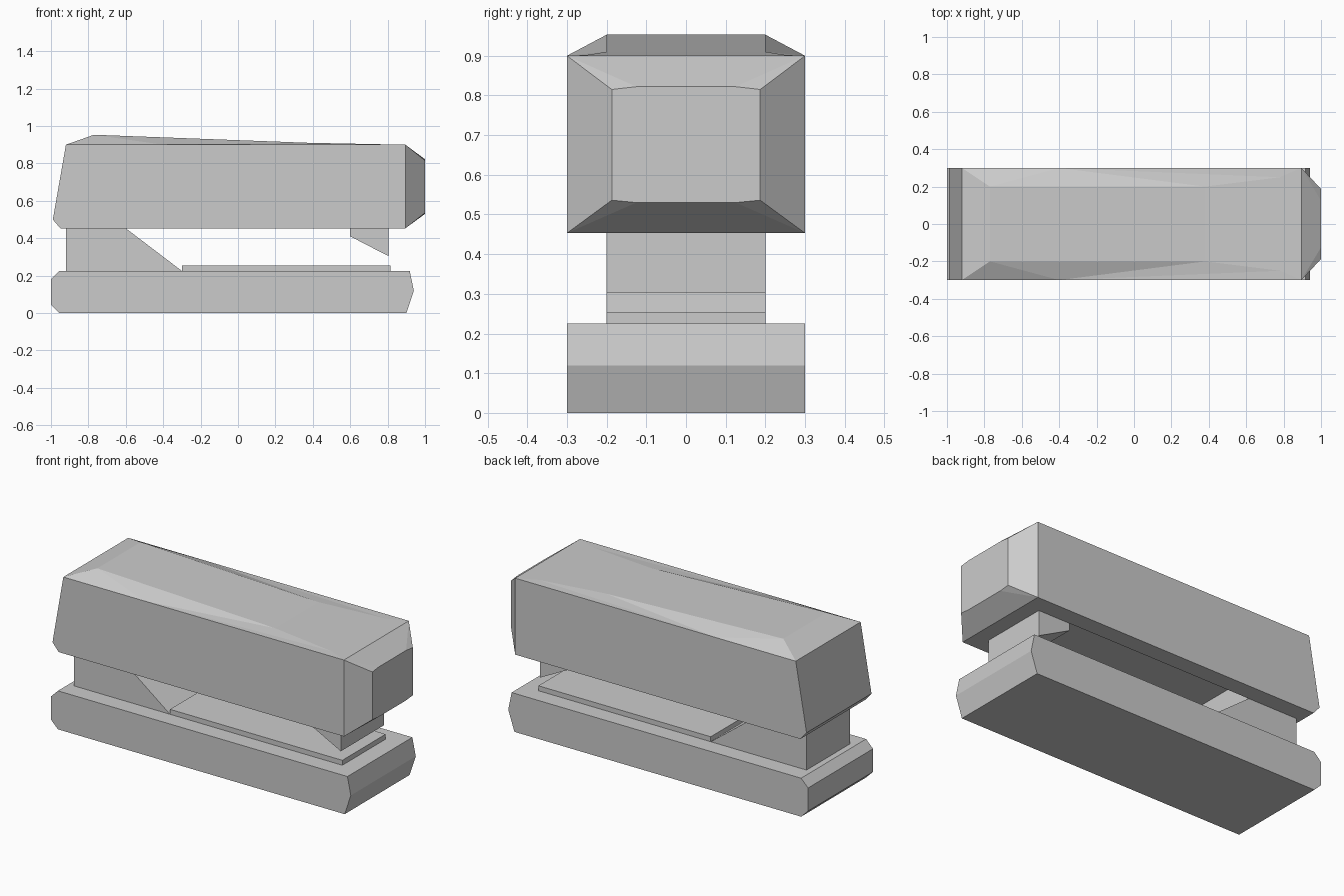
import bpy
import bmesh

if "Cube" in bpy.data.objects:
    bpy.data.objects.remove(bpy.data.objects["Cube"])


def finish(name, bm):
    bmesh.ops.recalc_face_normals(bm, faces=bm.faces)
    mesh = bpy.data.meshes.new(name)
    bm.to_mesh(mesh)
    bm.free()
    obj = bpy.data.objects.new(name, mesh)
    bpy.context.collection.objects.link(obj)
    return obj


def prism(name, profile, half_width):
    """Extrude an (x, z) side profile across y."""
    bm = bmesh.new()
    face = bm.faces.new([bm.verts.new((x, -half_width, z)) for x, z in profile])
    out = bmesh.ops.extrude_face_region(bm, geom=[face])
    moved = [v for v in out["geom"] if isinstance(v, bmesh.types.BMVert)]
    bmesh.ops.translate(bm, verts=moved, vec=(0, 2 * half_width, 0))
    return finish(name, bm)


# Base with chamfered rear and pointed front
prism("base", [(-1, 0.045), (-0.955, 0), (0.9, 0), (0.94, 0.12),
               (0.918, 0.225), (-0.955, 0.225), (-1, 0.18)], 0.3)

# Anvil plate, rear hinge wedge and front staple outlet
prism("anvil_plate", [(-0.3, 0.225), (0.815, 0.225), (0.815, 0.254), (-0.3, 0.254)], 0.2)
prism("hinge_block", [(-0.92, 0.225), (-0.3, 0.225), (-0.6, 0.453), (-0.92, 0.453)], 0.2)
prism("staple_outlet", [(0.6, 0.41), (0.805, 0.304), (0.805, 0.453), (0.6, 0.453)], 0.2)

# Upper body: one half outlined, mirrored, then joined across the middle
half = [(-0.95, 0.3, 0.453), (-0.99, 0.3, 0.5), (-0.92, 0.3, 0.9),
        (-0.4, 0.3, 0.9), (0.895, 0.3, 0.9), (0.895, 0.3, 0.453),
        (-0.77, 0.2, 0.953), (0.38, 0.2, 0.91), (0.78, 0.25, 0.902),
        (1, 0.187, 0.536), (1, 0.187, 0.815), (1, 0.125, 0.53), (1, 0.125, 0.822)]
side_faces = [(0, 1, 2, 3, 4, 5), (2, 3, 6), (3, 7, 6), (3, 8, 7), (3, 4, 8),
              (4, 5, 9, 10), (4, 10, 12), (5, 11, 9), (9, 11, 12, 10)]
loop = [0, 1, 2, 6, 7, 8, 4, 12, 11, 5]
bm = bmesh.new()
left = [bm.verts.new(p) for p in half]
right = [bm.verts.new((x, -y, z)) for x, y, z in half]
for f in side_faces:
    for verts in (left, right):
        bm.faces.new([verts[i] for i in f])
for a, b in zip(loop, loop[1:] + loop[:1]):
    bm.faces.new((left[a], left[b], right[b], right[a]))
body = finish("upper_body", bm)

# Magazine recess in the underside of the body
cutter = prism("recess_cutter", [(-0.6, 0.4), (0.6, 0.4), (0.6, 0.58), (-0.6, 0.58)], 0.2)
cutter.hide_render = True
mod = body.modifiers.new("recess", 'BOOLEAN')
mod.operation = 'DIFFERENCE'
mod.solver = 'EXACT'
mod.object = cutter
bpy.context.view_layer.objects.active = body
bpy.ops.object.modifier_apply(modifier=mod.name)
bpy.data.objects.remove(cutter)
